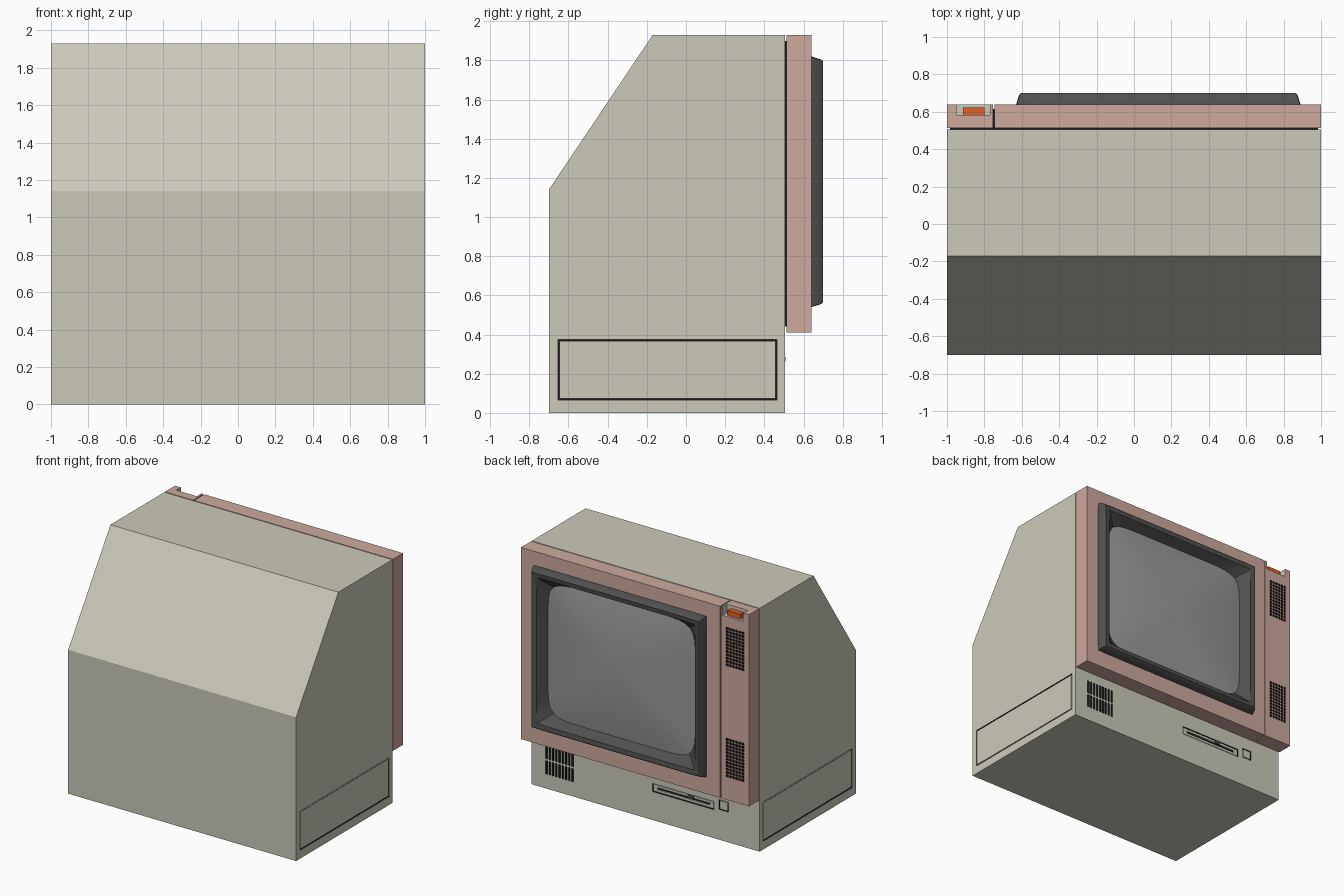
import bpy, bmesh, math
from mathutils import Matrix, Vector

if "Cube" in bpy.data.objects:
    bpy.data.objects.remove(bpy.data.objects["Cube"])


def mat(name, r, g, b):
    m = bpy.data.materials.new(name)
    m.diffuse_color = (r, g, b, 1)
    m.use_nodes = True
    m.node_tree.nodes["Principled BSDF"].inputs["Base Color"].default_value = m.diffuse_color
    return m


BEIGE = mat("beige", 0.60, 0.59, 0.49)
PINK = mat("dusty_pink", 0.61, 0.40, 0.34)
DARK = mat("charcoal", 0.08, 0.08, 0.08)
BLACK = mat("black", 0.01, 0.01, 0.01)
GLASS = mat("glass_grey", 0.32, 0.32, 0.32)
ORANGE = mat("orange", 0.75, 0.12, 0.02)


def finish(name, bm, material):
    bmesh.ops.recalc_face_normals(bm, faces=bm.faces)
    me = bpy.data.meshes.new(name)
    bm.to_mesh(me)
    bm.free()
    me.materials.append(material)
    ob = bpy.data.objects.new(name, me)
    bpy.context.collection.objects.link(ob)
    return ob


def boxes(name, ranges, material):
    """One object from a list of (x0, x1, y0, y1, z0, z1) boxes."""
    bm = bmesh.new()
    for x0, x1, y0, y1, z0, z1 in ranges:
        c = Vector((x0 + x1, y0 + y1, z0 + z1)) / 2
        size = (x1 - x0, y1 - y0, z1 - z0, 1)
        bmesh.ops.create_cube(bm, size=1, matrix=Matrix.Translation(c) @ Matrix.Diagonal(size))
    return finish(name, bm, material)


def cut(target, cutter):
    mod = target.modifiers.new("cut", 'BOOLEAN')
    mod.operation, mod.solver, mod.object = 'DIFFERENCE', 'EXACT', cutter
    mod.material_mode = 'TRANSFER'
    cutter.hide_render = True
    cutter.hide_set(True)


def smooth(ob, angle):
    bpy.ops.object.select_all(action='DESELECT')
    ob.select_set(True)
    bpy.context.view_layer.objects.active = ob
    bpy.ops.object.shade_smooth_by_angle(angle=math.radians(angle))


# Cabinet: side profile with sloped upper face, extruded across x
profile = [(-0.70, 0), (0.505, 0), (0.505, 1.93), (-0.17, 1.93), (-0.70, 1.14)]
bm = bmesh.new()
face = bm.faces.new([bm.verts.new((-1, y, z)) for y, z in profile])
ext = bmesh.ops.extrude_face_region(bm, geom=[face])
bmesh.ops.translate(bm, vec=(2, 0, 0), verts=[v for v in ext["geom"] if isinstance(v, bmesh.types.BMVert)])
cabinet = finish("cabinet", bm, BEIGE)

# Side panel grooves on both sides
grooves = []
for x0, x1 in ((-1.05, -0.992), (0.992, 1.05)):
    grooves.append((x0, x1, -0.654, 0.464, 0.066, 0.374))
groove_cutter = boxes("groove_cutter", grooves, BLACK)
cut(cabinet, groove_cutter)
side_panels = boxes("side_panels", [(s - 0.02, s + 0.02, -0.646, 0.456, 0.074, 0.366) for s in (-0.98, 0.98)], BEIGE)

# Vent slots, disk drive slot and small button recess on the lower face
slots = []
for i in range(9):
    x = 0.643 + i * 0.0285
    for z0, z1 in ((0.115, 0.22), (0.235, 0.34)):
        slots.append((x - 0.008, x + 0.008, 0.475, 0.55, z0, z1))
slots.append((-0.60, -0.06, 0.493, 0.55, 0.225, 0.29))
slots.append((-0.725, -0.645, 0.493, 0.55, 0.24, 0.318))
cut(cabinet, boxes("vent_and_drive_cutter", slots, BLACK))
boxes("drive_plate", [(-0.594, -0.066, 0.48, 0.502, 0.231, 0.25),
                      (-0.594, -0.066, 0.48, 0.502, 0.266, 0.284),
                      (-0.594, -0.56, 0.48, 0.502, 0.249, 0.267),
                      (-0.10, -0.066, 0.48, 0.502, 0.249, 0.267)], BEIGE)
boxes("drive_latch", [(-0.42, -0.37, 0.48, 0.507, 0.262, 0.286)], DARK)
boxes("drive_button", [(-0.718, -0.652, 0.48, 0.506, 0.247, 0.311)], BEIGE)

# Inset seam behind the bezel and in the groove between its two parts
boxes("seam_filler", [(-0.985, -0.70, 0.50, 0.53, 0.44, 1.90), (0.88, 0.985, 0.50, 0.53, 0.44, 1.90),
                      (-0.70, 0.88, 0.50, 0.53, 0.44, 1.90), (-0.77, -0.73, 0.52, 0.615, 0.43, 1.91)], BLACK)

# Screen bezel with opening for the tube
CX, CZ = 0.13, 1.18
bezel = boxes("screen_bezel", [(-0.746, 1, 0.513, 0.64, 0.41, 1.93)], PINK)
cut(bezel, boxes("tube_opening_cutter", [(CX - 0.74, CX + 0.74, 0.45, 0.7, CZ - 0.62, CZ + 0.62)], DARK))

# Control panel with two speaker grilles and a switch notch
panel = boxes("control_panel", [(-1, -0.754, 0.513, 0.64, 0.41, 1.93)], PINK)
holes = []
for z0 in (0.59, 1.47):
    for i in range(6):
        for j in range(12):
            x, z = -0.946 + i * 0.0272, z0 + 0.012 + j * 0.0262
            holes.append((x - 0.009, x + 0.009, 0.615, 0.66, z - 0.009, z + 0.009))
cut(panel, boxes("grille_cutter", holes, BLACK))
cut(panel, boxes("switch_notch_cutter", [(-0.95, -0.77, 0.583, 0.7, 1.865, 2.0)], BEIGE))
boxes("power_switch", [(-0.915, -0.80, 0.583, 0.623, 1.86, 1.905)], ORANGE)


def ring(bm, a, b, p, y, n=96):
    """Superellipse loop; a high power gives a sharp rectangle."""
    out = []
    for i in range(n):
        t = 2 * math.pi * i / n
        c, s = math.cos(t), math.sin(t)
        k = (abs(c) ** p + abs(s) ** p) ** (-1 / p)
        out.append(bm.verts.new((CX + a * k * c, y, CZ + b * k * s)))
    return out


def bridge(bm, r0, r1):
    for i in range(len(r0)):
        j = (i + 1) % len(r0)
        bm.faces.new((r0[i], r0[j], r1[j], r1[i]))


# Screen surround: tapered outside, flat rim, slope down to the barrel-shaped glass edge
A, B, P, GY = 0.645, 0.54, 9, 0.622
bm = bmesh.new()
rings = [ring(bm, *r) for r in ((A, B, P, 0.60), (0.76, 0.64, 200, 0.60), (0.76, 0.64, 200, 0.64),
                                (0.745, 0.625, 200, 0.688), (0.735, 0.615, 200, 0.70),
                                (0.695, 0.58, 200, 0.695), (A, B, P, GY))]
for i in range(len(rings)):
    bridge(bm, rings[i], rings[(i + 1) % len(rings)])
smooth(finish("screen_surround", bm, DARK), 25)

# Bulged screen glass
bm = bmesh.new()
prev = ring(bm, A, B, P, GY)
for k in range(1, 10):
    s = 1 - k / 10
    cur = ring(bm, A * s, B * s, 2 + (P - 2) * s, GY + 0.04 * (1 - s * s))
    bridge(bm, prev, cur)
    prev = cur
centre = bm.verts.new((CX, GY + 0.04, CZ))
for i in range(len(prev)):
    bm.faces.new((prev[i], prev[(i + 1) % len(prev)], centre))
glass = finish("screen_glass", bm, GLASS)
if glass.data.polygons[0].normal.y < 0:
    glass.data.flip_normals()
smooth(glass, 60)
